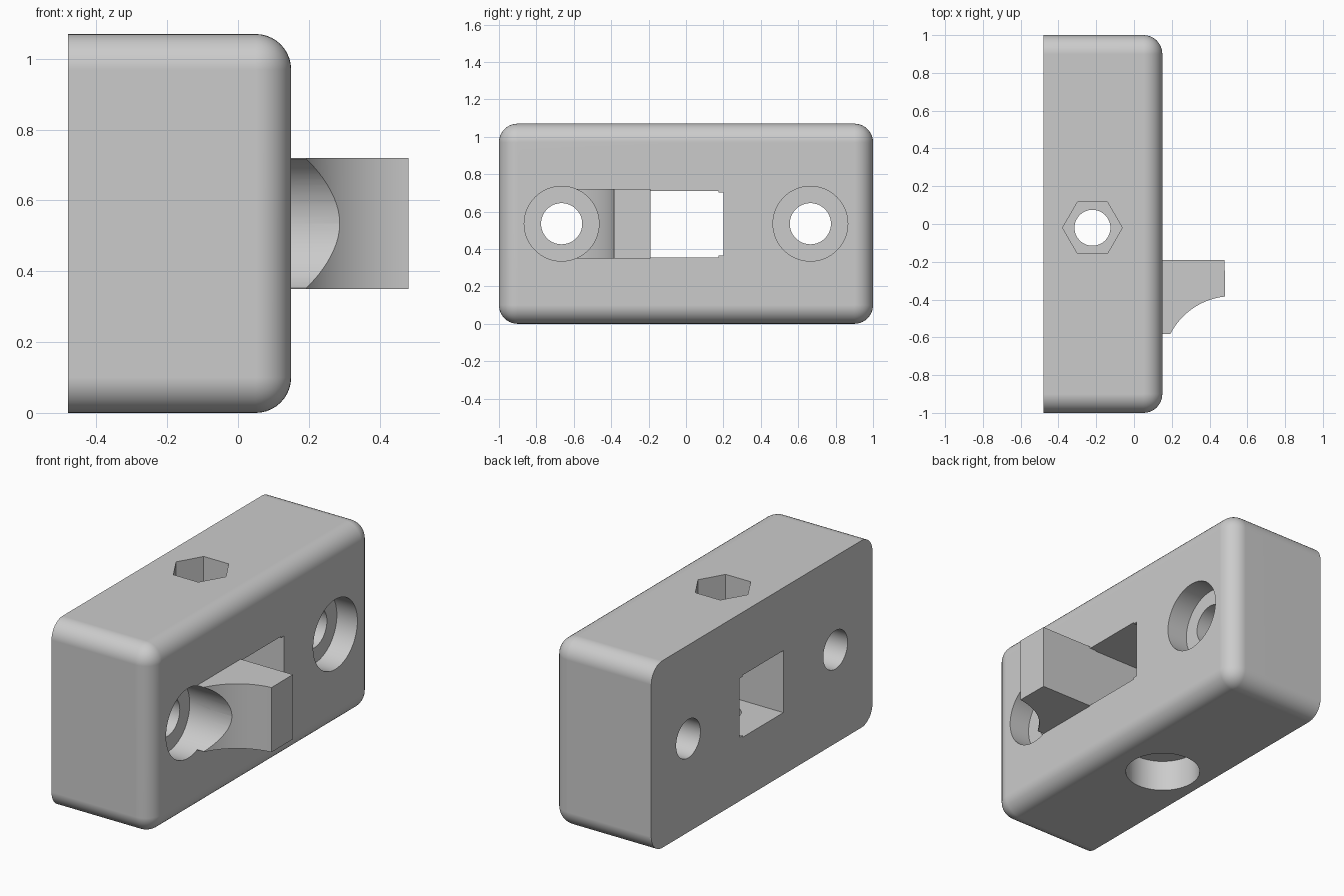
import bpy, bmesh, math
from mathutils import Matrix, Vector

default = bpy.data.objects.get("Cube")
if default:
    bpy.data.objects.remove(default, do_unlink=True)

grey = bpy.data.materials.new("plain_grey")
grey.use_nodes = True
COLOUR = (0.6, 0.6, 0.6, 1)
grey.diffuse_color = COLOUR
grey.node_tree.nodes["Principled BSDF"].inputs["Base Color"].default_value = COLOUR

MID_Z = 0.535
BACK, FACE, TOP = -0.48, 0.15, 1.07


def make(name, bm):
    bmesh.ops.recalc_face_normals(bm, faces=bm.faces)
    mesh = bpy.data.meshes.new(name)
    bm.to_mesh(mesh)
    bm.free()
    obj = bpy.data.objects.new(name, mesh)
    bpy.context.collection.objects.link(obj)
    mesh.materials.append(grey)
    return obj


def box_bm(lo, hi):
    lo, hi = Vector(lo), Vector(hi)
    bm = bmesh.new()
    bmesh.ops.create_cube(bm, size=1, matrix=Matrix.Translation((lo + hi) / 2)
                          @ Matrix.Diagonal((*(hi - lo), 1)))
    return bm


def cylinder(name, start, end, radius, sides=64):
    start, end = Vector(start), Vector(end)
    axis = end - start
    turn = Matrix.Rotation(math.pi / 2, 4, 'Y') if axis.x else Matrix()
    bm = bmesh.new()
    bmesh.ops.create_cone(bm, cap_ends=True, segments=sides, radius1=radius, radius2=radius,
                          depth=axis.length, matrix=Matrix.Translation((start + end) / 2) @ turn)
    return make(name, bm)


def apply_cuts(obj, cutters):
    for c in cutters:
        mod = obj.modifiers.new(c.name, 'BOOLEAN')
        mod.operation, mod.solver, mod.object = 'DIFFERENCE', 'EXACT', c
    graph = bpy.context.evaluated_depsgraph_get()
    mesh = bpy.data.meshes.new_from_object(obj.evaluated_get(graph))
    obj.modifiers.clear()
    obj.data = mesh


# Block, rounded everywhere except around the flat back
bm = box_bm((BACK, -1, 0), (FACE, 1, TOP))
edges = [e for e in bm.edges if any(v.co.x > 0 for v in e.verts)]
bmesh.ops.bevel(bm, geom=edges, offset=0.1, segments=10, profile=0.5, affect='EDGES')
block = make("block", bm)

# Hook with a concave quarter-arc underside
profile = [(FACE - 0.04, -0.19), (0.48, -0.19)]
for i in range(25):
    a = math.radians(96 + (153 - 96) * i / 24)
    profile.append((0.52 + 0.368 * math.cos(a), -0.75 + 0.368 * math.sin(a)))
profile += [(FACE - 0.04, profile[-1][1])]
bm = bmesh.new()
face = bm.faces.new([bm.verts.new((x, y, 0.35)) for x, y in profile])
top = bmesh.ops.extrude_face_region(bm, geom=[face])["geom"]
bmesh.ops.translate(bm, vec=(0, 0, 0.37), verts=[v for v in top if isinstance(v, bmesh.types.BMVert)])
hook = make("hook", bm)

# Screw holes with counterbores facing the front plate
bores, cutters = [], []
for side, y in (("near", -0.665), ("far", 0.665)):
    cutters.append(cylinder(side + "_screw_hole", (-1, y, MID_Z), (1, y, MID_Z), 0.11))
    bores.append(cylinder(side + "_counterbore", (FACE - 0.13, y, MID_Z), (1, y, MID_Z), 0.2))

# Window through the block, slightly lower at its far end
cutters.append(make("window", box_bm((-1, -0.195, 0.355), (1, 0.175, 0.71))))
cutters.append(make("window_end", box_bm((-1, 0.1, 0.365), (1, 0.2, 0.702))))

# Vertical bolt hole with nut pocket above and head recess below
x, y = -0.22, -0.02
cutters.append(cylinder("bolt_hole", (x, y, -1), (x, y, 2), 0.095))
nut = cylinder("nut_pocket", (x, y, TOP - 0.2), (x, y, 2), 0.158, 6)
nut.data.transform(Matrix.Translation((x, y, 0)) @ Matrix.Rotation(math.pi / 6, 4, 'Z')
                   @ Matrix.Translation((-x, -y, 0)))
cutters.append(nut)
cutters.append(cylinder("bolt_head_recess", (x, y, -1), (x, y, 0.18), 0.2))

apply_cuts(block, cutters + bores)
apply_cuts(hook, bores[:1])
for c in cutters + bores:
    bpy.data.objects.remove(c, do_unlink=True)

# Smooth rounds, crisp edges, flat large faces
for obj in (block, hook):
    bpy.ops.object.select_all(action='DESELECT')
    obj.select_set(True)
    bpy.context.view_layer.objects.active = obj
    bpy.ops.object.shade_smooth_by_angle(angle=math.radians(30))
    obj.modifiers.new("flat_normals", 'WEIGHTED_NORMAL').keep_sharp = True
